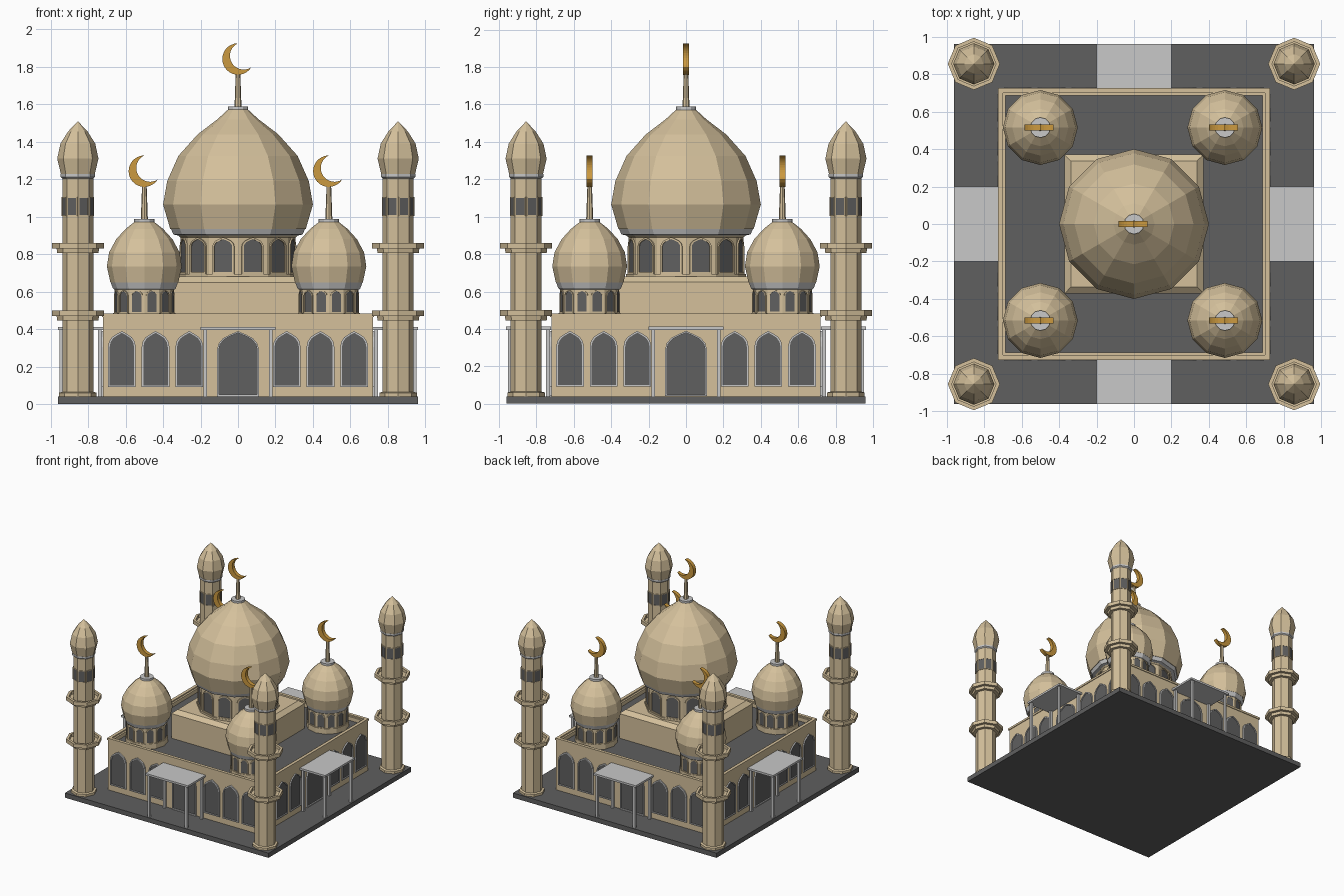
import bpy, bmesh
from math import sin, cos, pi, radians, sqrt
from mathutils import Vector

if "Cube" in bpy.data.objects:
    bpy.data.objects.remove(bpy.data.objects["Cube"])


def material(name, rgb):
    m = bpy.data.materials.new(name)
    m.diffuse_color = (*rgb, 1)
    m.use_nodes = True
    m.node_tree.nodes["Principled BSDF"].inputs["Base Color"].default_value = m.diffuse_color
    return m


STONE = material("sandstone", (0.66, 0.53, 0.33))
DARK = material("dark_grey", (0.115, 0.115, 0.115))
LIGHT = material("light_grey", (0.58, 0.58, 0.58))
GOLD = material("gold", (0.60, 0.32, 0.05))


def finish(bm, name, mat):
    bmesh.ops.recalc_face_normals(bm, faces=bm.faces)
    me = bpy.data.meshes.new(name)
    bm.to_mesh(me)
    bm.free()
    me.materials.append(mat)
    ob = bpy.data.objects.new(name, me)
    bpy.context.collection.objects.link(ob)
    return ob


def lathe(name, mat, profile, n, centre=(0, 0), phase=0.0, scale=1.0):
    """Flat-sided turned solid; open profile ends are capped."""
    bm = bmesh.new()
    rings = []
    for r, z in profile:
        if r < 1e-5:
            rings.append([bm.verts.new((centre[0], centre[1], z))] * n)
        else:
            rings.append([bm.verts.new((centre[0] + r * scale * cos(phase + 2 * pi * i / n),
                                        centre[1] + r * scale * sin(phase + 2 * pi * i / n), z))
                          for i in range(n)])
    for a, b in zip(rings, rings[1:]):
        for i in range(n):
            j = (i + 1) % n
            bm.faces.new(list(dict.fromkeys((a[i], a[j], b[j], b[i]))))
    for ring in (rings[0], rings[-1]):
        if len(set(ring)) > 2:
            bm.faces.new(ring)
    return finish(bm, name, mat)


def square(name, mat, profile):
    return lathe(name, mat, profile, 4, phase=pi / 4, scale=sqrt(2))


def box(bm, x0, x1, y0, y1, z0, z1):
    vs = bmesh.ops.create_cube(bm, size=1)["verts"]
    for v in vs:
        v.co = Vector(((x0 + x1) / 2 + v.co.x * (x1 - x0),
                       (y0 + y1) / 2 + v.co.y * (y1 - y0),
                       (z0 + z1) / 2 + v.co.z * (z1 - z0)))
    return vs


def arch(w, z0, z1, rise):
    """Slightly pointed arch outline in wall coordinates; rise 0 gives a rectangle."""
    pts = [(-w / 2, z0), (w / 2, z0)]
    if rise == 0:
        return pts + [(w / 2, z1), (-w / 2, z1)]
    for k in range(9):
        t = pi * k / 8
        pts.append((w / 2 * cos(t), z1 - rise + rise * (sin(t) * 0.88 + (0.12 if k == 4 else 0))))
    return pts


def on_wall(bm, pts, centre, ang, dist, off):
    return [bm.verts.new((centre[0] + cos(ang) * dist - sin(ang) * (u + off),
                          centre[1] + sin(ang) * dist + cos(ang) * (u + off), z)) for u, z in pts]


def windows(name, places, size, mat_frame, rim, depth):
    """places: (centre, angle, wall distance, sideways offset); one pane and one raised rim each."""
    w, z0, z1, rise = size
    panes, rims = bmesh.new(), bmesh.new()
    inner = arch(w, z0, z1, rise)
    outer = arch(w + 2 * rim, z0 - rim, z1 + rim, rise + rim * (rise > 0))
    for c, a, d, off in places:
        panes.faces.new(on_wall(panes, inner, c, a, d + 0.003, off))
        loops = [on_wall(rims, p, c, a, d + e, off) for p, e in
                 ((outer, 0), (outer, depth), (inner, depth), (inner, 0))]
        for p, q in zip(loops, loops[1:]):
            for i in range(len(p)):
                j = (i + 1) % len(p)
                rims.faces.new((p[i], p[j], q[j], q[i]))
    pane_ob = finish(panes, name + "_panes", DARK)
    # single-sided panes all face away from their building part
    for f, pl in zip(pane_ob.data.polygons, places):
        if f.normal.dot(Vector((cos(pl[1]), sin(pl[1]), 0))) < 0:
            f.flip()
    finish(rims, name + "_frames", mat_frame)


def finial(name, x, y, z_base, z_moon):
    lathe(name + "_collar", LIGHT, [(0.054, z_base - 0.01), (0.054, z_base + 0.01)], 12, (x, y))
    lathe(name + "_pole", STONE, [(0.019, z_base), (0.012, z_moon - 0.068)], 8, (x, y))
    bm = bmesh.new()
    mid, n, R = radians(29), 18, 0.084
    cx, cz = x + 0.0346 * cos(mid), z_moon + 0.0346 * sin(mid)
    rows = []
    for k in range(n + 1):
        s = k / n
        a = mid + radians(61 + 238 * s)
        b = mid + radians(86 + 188 * s)
        o = (x + R * cos(a), z_moon + R * sin(a))
        i = (cx + 0.0735 * cos(b), cz + 0.0735 * sin(b))
        rows.append([bm.verts.new((p[0], y + d, p[1])) for p, d in
                     ((o, -0.016), (o, 0.016), (i, 0.016), (i, -0.016))])
    for p, q in zip(rows, rows[1:]):
        for i in range(4):
            j = (i + 1) % 4
            bm.faces.new((p[i], p[j], q[j], q[i]))
    bm.faces.new(rows[0])
    bm.faces.new(rows[-1])
    finish(bm, name + "_crescent", GOLD)


O = (0, 0)
SIDES = [k * pi / 2 for k in range(4)]

# Ground slab, hall walls with parapet, roof deck, podium
square("ground_slab", DARK, [(0.96, 0), (0.96, 0.04)])
square("hall_walls", STONE, [(0.72, 0.04), (0.72, 0.465), (0.726, 0.465), (0.726, 0.482), (0.70, 0.482),
                             (0.70, 0.472), (0.685, 0.472), (0.685, 0.435)])
square("roof_deck", DARK, [(0.685, 0.43), (0.685, 0.44)])
square("podium", STONE, [(0.37, 0.44), (0.37, 0.65), (0.335, 0.68)])

# Hall windows and doors on all four sides
windows("hall_window", [(O, a, 0.72, s * o) for a in SIDES for s in (-1, 1) for o in (0.26, 0.44, 0.62)],
        (0.13, 0.10, 0.38, 0.075), LIGHT, 0.009, 0.01)
windows("door", [(O, a, 0.72, 0) for a in SIDES], (0.205, 0.05, 0.38, 0.09), LIGHT, 0.009, 0.012)

# Entrance canopies with four posts each
slabs, posts = bmesh.new(), bmesh.new()
for a in SIDES:
    new = box(slabs, 0.722, 0.962, -0.2, 0.2, 0.395, 0.412)
    new_posts = []
    for px in (0.738, 0.943):
        for py in (-0.175, 0.175):
            new_posts += box(posts, px - 0.01, px + 0.01, py - 0.01, py + 0.01, 0.04, 0.396)
    for v in new + new_posts:
        x, y = v.co.x, v.co.y
        v.co.x, v.co.y = x * cos(a) - y * sin(a), x * sin(a) + y * cos(a)
finish(slabs, "canopy_roofs", LIGHT)
finish(posts, "canopy_posts", LIGHT)

# Main drum, ring and dome
APO12 = cos(pi / 12)
FACES12 = [pi / 12 + k * pi / 6 for k in range(12)]
lathe("main_drum", STONE, [(0.32, 0.68), (0.32, 0.695), (0.308, 0.695), (0.308, 0.89), (0.325, 0.905)], 12)
windows("main_drum_window", [(O, a, 0.308 * APO12, 0) for a in FACES12],
        (0.10, 0.705, 0.88, 0.04), STONE, 0.010, 0.009)
lathe("main_dome_ring", LIGHT, [(0.32, 0.90), (0.345, 0.905), (0.36, 0.94)], 12)
lathe("main_dome", STONE, [(0.362, 0.935), (0.40, 1.065), (0.378, 1.19), (0.318, 1.325), (0.215, 1.44),
                           (0.11, 1.52), (0.05, 1.575)], 12)
finial("main_finial", 0, 0, 1.578, 1.842)

# Four corner domes
for x in (-0.50, 0.485):
    for y in (-0.515, 0.515):
        c = (x, y)
        lathe("corner_drum", STONE, [(0.166, 0.44), (0.166, 0.485), (0.158, 0.485), (0.158, 0.62)], 12, c)
        windows("corner_drum_window", [(c, a, 0.158 * APO12, 0) for a in FACES12],
                (0.052, 0.492, 0.603, 0.025), STONE, 0.006, 0.006)
        lathe("corner_dome_ring", LIGHT, [(0.162, 0.612), (0.168, 0.618), (0.18, 0.65)], 12, c)
        lathe("corner_dome", STONE, [(0.181, 0.648), (0.20, 0.735), (0.188, 0.81), (0.15, 0.88),
                                     (0.10, 0.935), (0.045, 0.978)], 12, c)
        finial("corner_finial", x, y, 0.978, 1.243)

# Four minarets: octagonal shaft, two balconies, ring and bulb
for x in (-0.855, 0.855):
    for y in (-0.855, 0.855):
        c = (x, y)
        lathe("minaret_shaft", STONE, [(0.10, 0.04), (0.10, 0.06), (0.083, 0.065), (0.083, 1.215)], 8, c)
        for z in (0.445, 0.805):
            lathe("minaret_balcony", STONE,
                  [(0.08, z), (0.11, z), (0.113, z + 0.024), (0.139, z + 0.024), (0.139, z + 0.055),
                   (0.118, z + 0.055), (0.118, z + 0.03), (0.08, z + 0.03)], 8, c)
        windows("minaret_window", [(c, pi / 8 + k * pi / 4, 0.083 * cos(pi / 8), 0) for k in range(8)],
                (0.048, 1.01, 1.10, 0), STONE, 0.005, 0.005)
        lathe("minaret_ring", LIGHT, [(0.083, 1.205), (0.092, 1.213), (0.092, 1.228)], 8, c)
        lathe("minaret_bulb", STONE, [(0.09, 1.226), (0.11, 1.31), (0.093, 1.39), (0.052, 1.455), (0, 1.51)], 8, c)
